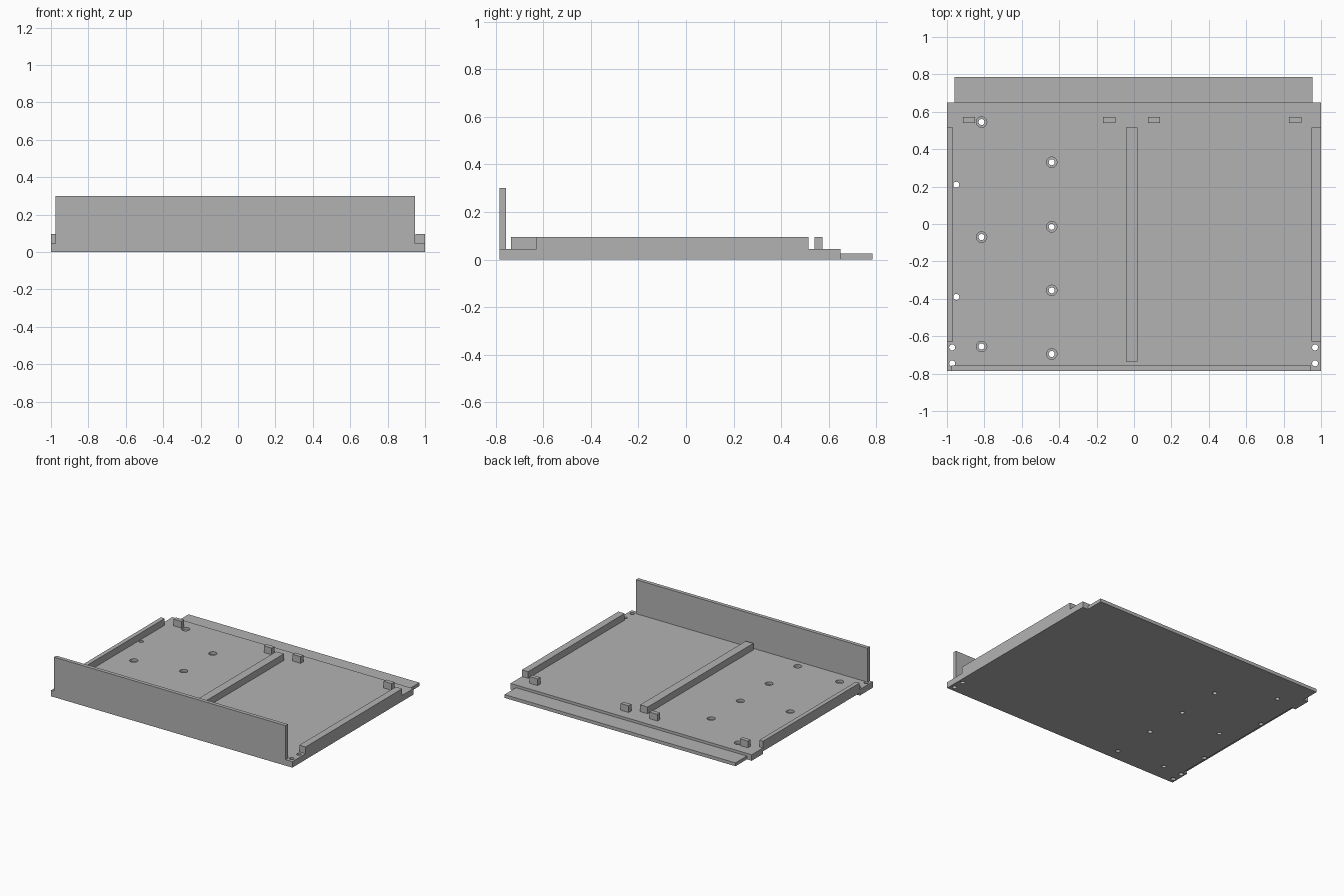
import bpy
import bmesh
from mathutils import Matrix, Vector

cube = bpy.data.objects.get("Cube")
if cube:
    bpy.data.objects.remove(cube, do_unlink=True)

# One plain grey material
GREY = (0.45, 0.45, 0.45, 1.0)
grey = bpy.data.materials.new("plain_grey")
grey.use_nodes = True
grey.diffuse_color = GREY
grey.node_tree.nodes["Principled BSDF"].inputs["Base Color"].default_value = GREY

BASE_TOP = 0.045
RAIL_TOP = 0.095


def finish(name, bm):
    mesh = bpy.data.meshes.new(name)
    bm.to_mesh(mesh)
    bm.free()
    mesh.materials.append(grey)
    obj = bpy.data.objects.new(name, mesh)
    bpy.context.collection.objects.link(obj)
    return obj


def box(name, x, y, z):
    """Box from its (min, max) range on each axis."""
    bm = bmesh.new()
    size = Vector((x[1] - x[0], y[1] - y[0], z[1] - z[0]))
    centre = Vector((sum(x), sum(y), sum(z))) / 2
    bmesh.ops.create_cube(bm, size=1, matrix=Matrix.Translation(centre) @ Matrix.Diagonal(size).to_4x4())
    return finish(name, bm)


def drill(name, target, points, radius, z):
    """Cut a group of round holes with one hidden cutter."""
    bm = bmesh.new()
    for px, py in points:
        bmesh.ops.create_cone(bm, cap_ends=True, segments=24, radius1=radius, radius2=radius,
                              depth=z[1] - z[0],
                              matrix=Matrix.Translation((px, py, sum(z) / 2)))
    cut(target, finish(name, bm))


def cut(target, cutter):
    cutter.hide_render = True
    cutter.hide_viewport = True
    cutter.display_type = 'WIRE'
    mod = target.modifiers.new(cutter.name, 'BOOLEAN')
    mod.operation = 'DIFFERENCE'
    mod.solver = 'EXACT'
    mod.object = cutter


# Base plate and thin rear lip
base = box("base_plate", (-1, 1), (-0.785, 0.65), (0, BASE_TOP))
box("rear_lip", (-0.96, 0.955), (0.65, 0.785), (0, 0.025))

# Screw holes: two counterbored rows, plain side holes, corner holes
bored = [(-0.815, y) for y in (0.545, -0.07, -0.655)]
bored += [(-0.44, y) for y in (0.33, -0.015, -0.355, -0.695)]
plain = [(-0.95, 0.21), (-0.95, -0.39)]
plain += [(x, y) for x in (-0.972, 0.968) for y in (-0.66, -0.745)]
drill("hole_cutter", base, bored + plain, 0.016, (-0.1, 0.2))
drill("counterbore_cutter", base, bored, 0.028, (0.025, 0.2))

# Undercut below the right rail
cut(base, box("undercut_cutter", (-1.1, -0.968), (-0.63, 0.515), (-0.1, 0.02)))

# Front wall
box("front_wall", (-0.975, 0.945), (-0.785, -0.757), (BASE_TOP, 0.3))

# Guide rails
rail_z = (BASE_TOP, RAIL_TOP)
box("right_rail", (-1, -0.968), (-0.628, 0.515), rail_z)
box("centre_rail", (-0.043, 0.02), (-0.735, 0.515), rail_z)
box("left_rail", (0.948, 1), (-0.628, 0.515), rail_z)

# Stop blocks along the rear
for i, x in enumerate((-0.882, -0.132, 0.107, 0.862)):
    box(f"stop_block_{i + 1}", (x - 0.033, x + 0.033), (0.541, 0.573), rail_z)
